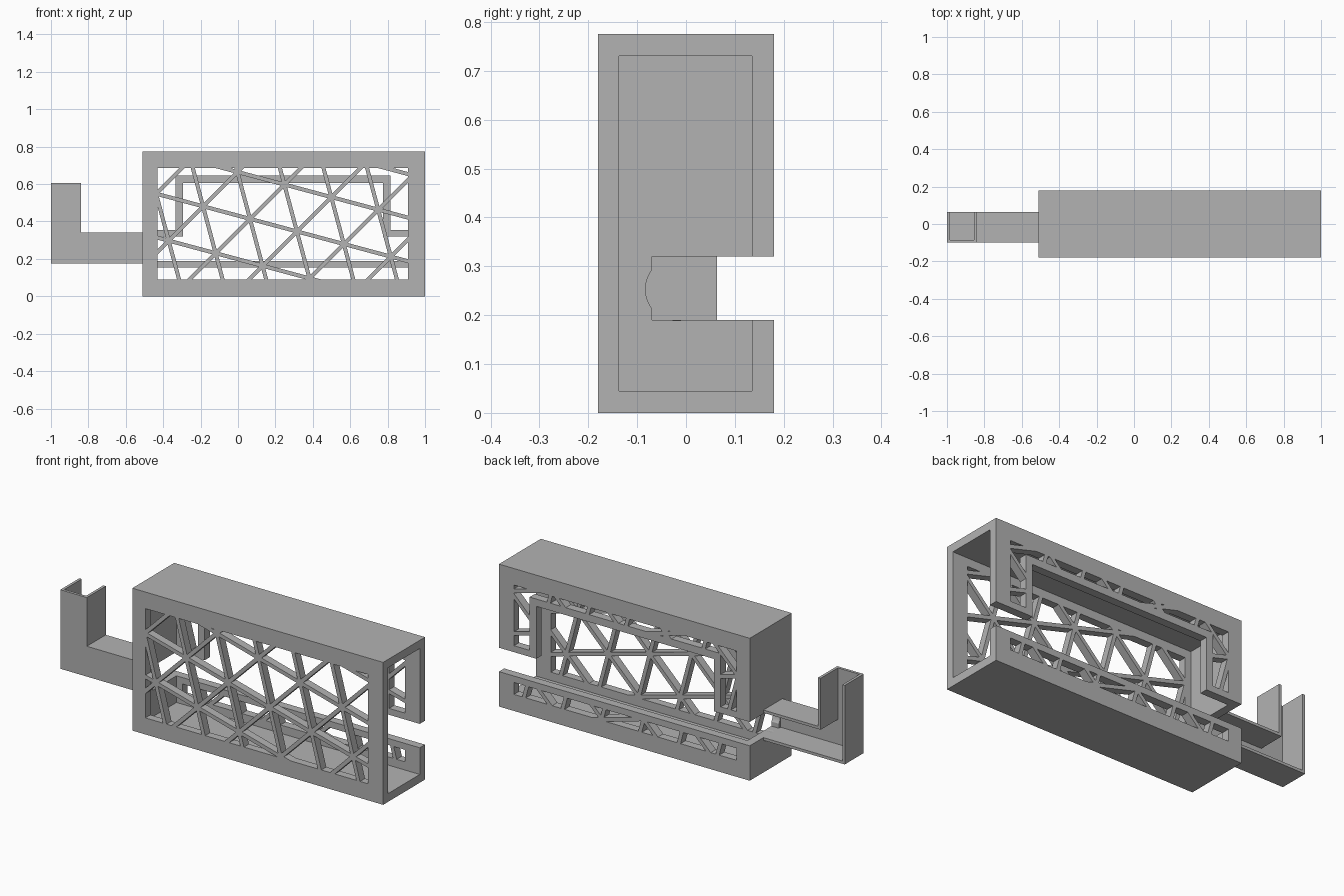
import bpy, bmesh, math
from mathutils import Matrix, Vector

cube = bpy.data.objects.get("Cube")
if cube:
    bpy.data.objects.remove(cube, do_unlink=True)

grey = bpy.data.materials.new("plain grey")
grey.use_nodes = True
colour = (0.448, 0.448, 0.448, 1)
grey.diffuse_color = colour
grey.node_tree.nodes["Principled BSDF"].inputs["Base Color"].default_value = colour


def make_object(name, bm):
    bmesh.ops.recalc_face_normals(bm, faces=bm.faces)
    mesh = bpy.data.meshes.new(name)
    bm.to_mesh(mesh)
    bm.free()
    mesh.materials.append(grey)
    obj = bpy.data.objects.new(name, mesh)
    bpy.context.collection.objects.link(obj)
    return obj


def prism(name, profile, y0, y1):
    """Extrude an x-z outline from y0 to y1."""
    bm = bmesh.new()
    face = bm.faces.new([bm.verts.new((x, y0, z)) for x, z in profile])
    grown = bmesh.ops.extrude_face_region(bm, geom=[face])["geom"]
    verts = [g for g in grown if isinstance(g, bmesh.types.BMVert)]
    bmesh.ops.translate(bm, verts=verts, vec=(0, y1 - y0, 0))
    return make_object(name, bm)


def box(name, x0, x1, y0, y1, z0, z1):
    return prism(name, [(x0, z0), (x1, z0), (x1, z1), (x0, z1)], y0, y1)


def carve(obj, cutters):
    """Subtract the cutters, bake the result and delete the cutters."""
    for cutter in cutters:
        cutter.hide_render = True
        mod = obj.modifiers.new("cut", "BOOLEAN")
        mod.operation = "DIFFERENCE"
        mod.solver = "EXACT"
        mod.object = cutter
    depsgraph = bpy.context.evaluated_depsgraph_get()
    depsgraph.update()
    baked = bpy.data.meshes.new_from_object(obj.evaluated_get(depsgraph))
    obj.modifiers.clear()
    obj.data = baked
    for cutter in cutters:
        bpy.data.objects.remove(cutter, do_unlink=True)


# Main dimensions
LEFT, RIGHT, BACK, TOP = -0.51, 1.0, 0.18, 0.775
IN_FRONT, IN_BACK = -0.137, 0.135
WIN = (-0.43, 0.91, 0.09, 0.685)       # lattice window x0, x1, z0, z1
RIM = (-0.335, 0.815, 0.155, 0.645)    # outside of the rear opening's rim
OPEN = (-0.295, 0.775, 0.19, 0.605)    # rear opening
SLOT_TOP, LIP_TOP = 0.32, 0.355

# Rear lattice areas: bottom strip, and an arch around the opening
rear_arch = [(WIN[0], LIP_TOP), (RIM[0], LIP_TOP), (RIM[0], RIM[3]),
             (RIM[1], RIM[3]), (RIM[1], LIP_TOP), (WIN[1], LIP_TOP),
             (WIN[1], WIN[3]), (WIN[0], WIN[3])]

# Sleeve housing, open at one end, with a slot along the back
housing = box("housing", LEFT, RIGHT, -BACK, BACK, 0, TOP)
bm = bmesh.new()
bmesh.ops.create_cone(bm, cap_ends=True, segments=48, radius1=0.064, radius2=0.064,
                      depth=0.2, matrix=Matrix.Translation((LEFT, -0.019, 0.253))
                      @ Matrix.Rotation(math.pi / 2, 4, "Y"))
cable_hole = make_object("cable_hole_cutter", bm)
carve(housing, [
    box("interior_cutter", LEFT + 0.045, 1.1, IN_FRONT, IN_BACK, 0.045, 0.73),
    box("front_window_cutter", WIN[0], WIN[1], -0.25, -0.1, WIN[2], WIN[3]),
    box("slot_cutter", -0.6, 1.1, -0.07, 0.25, OPEN[2], SLOT_TOP),
    box("rear_opening_cutter", OPEN[0], OPEN[1], 0.1, 0.25, OPEN[2], OPEN[3]),
    box("rear_strip_cutter", WIN[0], WIN[1], 0.1, 0.25, WIN[2], RIM[2]),
    prism("rear_arch_cutter", rear_arch, 0.1, 0.25),
    cable_hole])


# Triangular lattice of thin bars, trimmed to a rectangle
def lattice(name, area, y0, y1, pitch=0.225, width=0.021):
    x0, x1, z0, z1 = area
    node = Vector((0.064, 0, 0.414))
    whole = bmesh.new()
    scratch = bpy.data.meshes.new("scratch")
    sides = [((x0, 0, 0), (-1, 0, 0)), ((x1, 0, 0), (1, 0, 0)),
             ((0, 0, z0), (0, 0, -1)), ((0, 0, z1), (0, 0, 1))]
    for angle in (-15, 45, -75):
        turn = Matrix.Rotation(-math.radians(angle), 4, "Y")
        for step in range(-7, 8):
            bar = bmesh.new()
            bmesh.ops.create_cube(bar, size=1)
            place = (Matrix.Translation(node + Vector((0, (y0 + y1) / 2, 0))) @ turn
                     @ Matrix.Translation((0, 0, step * pitch))
                     @ Matrix.Diagonal((5, y1 - y0, width, 1)))
            bmesh.ops.transform(bar, matrix=place, verts=bar.verts)
            for point, normal in sides:
                bmesh.ops.bisect_plane(bar, geom=bar.verts[:] + bar.edges[:] + bar.faces[:],
                                       plane_co=point, plane_no=normal, clear_outer=True)
                rim = [e for e in bar.edges if e.is_boundary]
                if rim:
                    bmesh.ops.holes_fill(bar, edges=rim, sides=0)
            bar.to_mesh(scratch)
            bar.free()
            whole.from_mesh(scratch)
    bpy.data.meshes.remove(scratch)
    return make_object(name, whole)


lattice("front_lattice", WIN, -BACK, IN_FRONT)
rear_areas = {
    "rear_lattice_bottom": (WIN[0], WIN[1], WIN[2], RIM[2]),
    "rear_lattice_top": (RIM[0], RIM[1], RIM[3], WIN[3]),
    "rear_lattice_right": (WIN[0], RIM[0], LIP_TOP, WIN[3]),
    "rear_lattice_left": (RIM[1], WIN[1], LIP_TOP, WIN[3])}
for name, area in rear_areas.items():
    lattice(name, area, IN_BACK, BACK)

# L-shaped channel arm, open at the back and at the top
arm = prism("channel_arm", [(-1, 0.175), (LEFT, 0.175), (LEFT, 0.34), (-0.84, 0.34),
                            (-0.84, 0.605), (-1, 0.605)], -0.1, 0.063)
carve(arm, [prism("channel_cutter", [(-0.985, 0.19), (-0.4, 0.19), (-0.4, 0.325),
                                     (-0.855, 0.325), (-0.855, 0.7), (-0.985, 0.7)],
                  -0.085, 0.2)])
